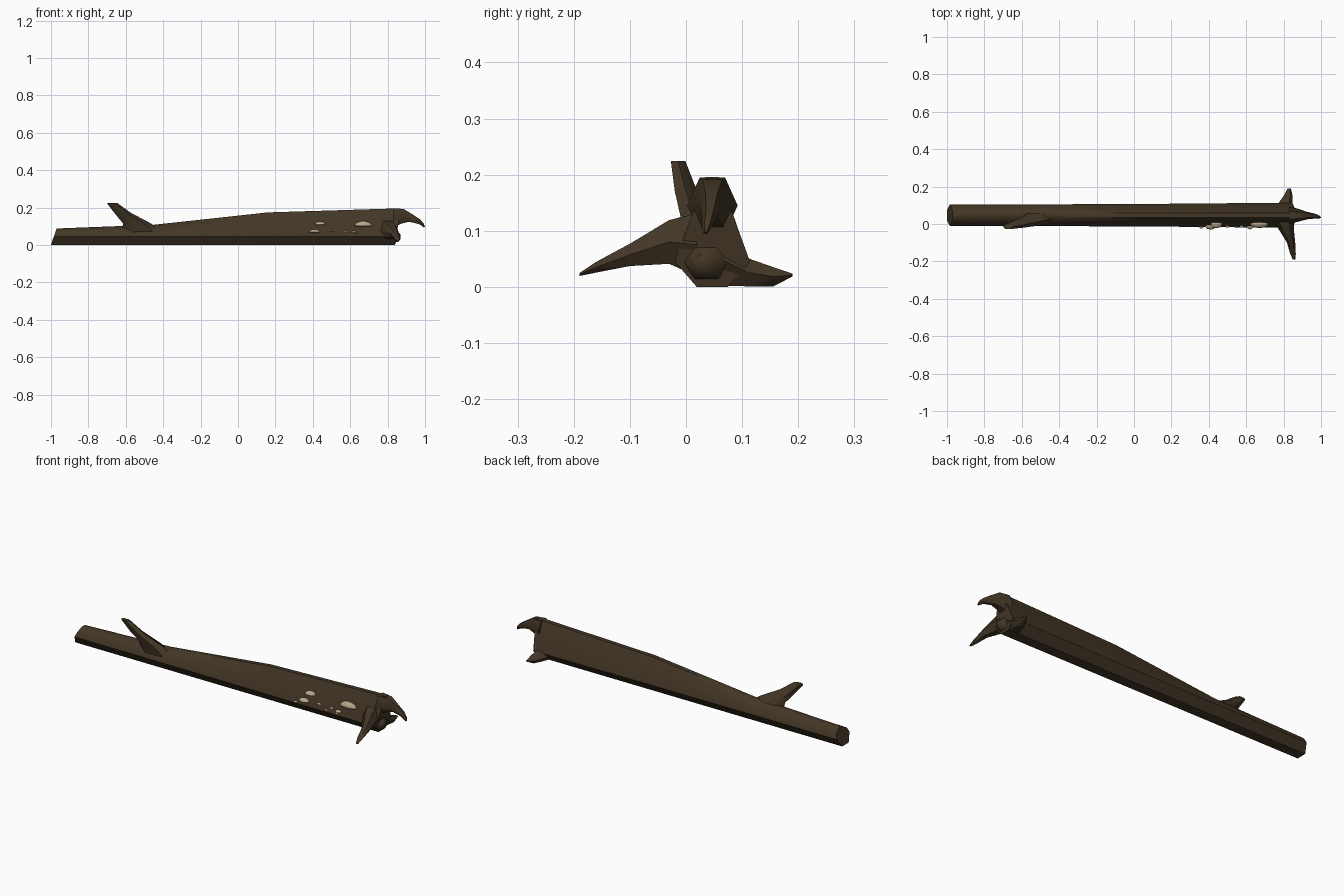
import bpy, bmesh, math
from mathutils import Vector


def material(name, col):
    m = bpy.data.materials.new(name)
    m.diffuse_color = (*col, 1)
    return m


BARK = material("bark", (0.055, 0.037, 0.019))
CAP = material("mushroom_cap", (0.48, 0.37, 0.24))


def finish(name, bm, mat, angle=50):
    bmesh.ops.recalc_face_normals(bm, faces=bm.faces)
    me = bpy.data.meshes.new(name)
    bm.to_mesh(me)
    bm.free()
    ob = bpy.data.objects.new(name, me)
    bpy.context.collection.objects.link(ob)
    me.materials.append(mat)
    bpy.context.view_layer.objects.active = ob
    ob.select_set(True)
    bpy.ops.object.shade_smooth_by_angle(angle=math.radians(angle))
    ob.select_set(False)
    return ob


def loft(name, rings):
    """Skin a list of equal-length point rings and cap both ends."""
    bm = bmesh.new()
    vs = [[bm.verts.new(p) for p in r] for r in rings]
    n = len(vs[0])
    for a, b in zip(vs, vs[1:]):
        for i in range(n):
            j = (i + 1) % n
            bm.faces.new((a[i], a[j], b[j], b[i]))
    bm.faces.new(vs[0])
    bm.faces.new(vs[-1])
    return finish(name, bm, BARK)


def limb(name, stations, n=6):
    """Tapered limb; station = centre, half-axis u, half-axis v."""
    rings = []
    for c, u, v in stations:
        c, u, v = Vector(c), Vector(u), Vector(v)
        rings.append([c + u * math.cos(t) + v * math.sin(t)
                      for t in (2 * math.pi * i / n for i in range(n))])
    return loft(name, rings)


# trunk: flat-bottomed section (y offset, side height) growing to a ridge
def section(x, h, w, side, shoulder_w, shoulder_h, lean=0.0):
    pts = [(-0.028, 0), (0.028, 0), (w, side), (shoulder_w, shoulder_h),
           (0.012, h), (-0.012, h), (-shoulder_w, shoulder_h), (-w, side)]
    return [(x + lean * z / h, 0.047 + y, z) for y, z in pts]


loft("trunk", [
    section(-1.0, 0.088, 0.057, 0.045, 0.045, 0.07, 0.03),
    section(-0.45, 0.108, 0.058, 0.045, 0.046, 0.08),
    section(0.16, 0.174, 0.061, 0.045, 0.042, 0.115),
    section(0.84, 0.196, 0.067, 0.045, 0.038, 0.125, 0.03),
])

# broken branch stub
limb("branch_stub", [
    ((-0.51, 0.035, 0.07), (0.11, 0, 0.0), (0, 0.042, 0)),
    ((-0.54, 0.022, 0.115), (0.075, 0, 0.0), (0, 0.034, 0)),
    ((-0.615, 0.0, 0.17), (0.045, 0, 0.0), (0, 0.023, 0)),
    ((-0.673, -0.014, 0.224), (0.028, 0, 0.0), (0, 0.015, 0)),
])

# roots at the broad end
limb("front_root", [
    ((0.80, 0.02, 0.075), (0.055, 0, 0), (0, 0.0, 0.065)),
    ((0.815, -0.03, 0.08), (0.04, 0, 0), (0, 0.0, 0.045)),
    ((0.84, -0.10, 0.057), (0.022, 0, 0), (0, 0.0, 0.023)),
    ((0.85, -0.16, 0.035), (0.015, 0, 0), (0, 0.0, 0.011)),
    ((0.856, -0.19, 0.022), (0.007, 0, 0), (0, 0.0, 0.003)),
])
limb("back_root", [
    ((0.80, 0.06, 0.05), (0.055, 0, 0), (0, 0, 0.055)),
    ((0.81, 0.11, 0.026), (0.038, 0, 0), (0, 0, 0.029)),
    ((0.825, 0.155, 0.018), (0.022, 0, 0), (0, 0, 0.02)),
    ((0.83, 0.19, 0.021), (0.009, 0, 0), (0, 0, 0.003)),
])
limb("top_root", [
    ((0.83, 0.047, 0.145), (0, 0.045, 0), (0.0, 0, 0.058)),
    ((0.88, 0.047, 0.152), (0, 0.034, 0), (0.01, 0, 0.045)),
    ((0.925, 0.045, 0.143), (0, 0.02, 0), (0.012, 0, 0.022)),
    ((0.968, 0.042, 0.124), (0, 0.013, 0), (0.01, 0, 0.012)),
    ((0.985, 0.038, 0.11), (0, 0.01, 0), (0.01, 0, 0.004)),
    ((0.996, 0.035, 0.096), (0, 0.004, 0), (0.004, 0, 0.002)),
])
limb("lower_root_knob", [
    ((0.82, 0.04, 0.05), (0, 0.055, 0), (0, 0, 0.045)),
    ((0.855, 0.035, 0.042), (0, 0.035, 0), (0, 0, 0.03)),
    ((0.87, 0.03, 0.045), (0, 0.014, 0), (0, 0, 0.014)),
])

# half-dome mushroom caps on the front face: x, y, z, radius
for i, (x, y, z, r) in enumerate([
        (0.67, 0.0, 0.103, 0.05), (0.44, 0.0, 0.11, 0.031),
        (0.41, -0.008, 0.068, 0.031), (0.36, -0.014, 0.051, 0.011),
        (0.50, -0.008, 0.074, 0.012), (0.545, -0.012, 0.056, 0.009),
        (0.575, -0.008, 0.072, 0.012), (0.62, -0.012, 0.066, 0.017),
        (0.61, -0.012, 0.054, 0.008)]):
    bm = bmesh.new()
    bmesh.ops.create_uvsphere(bm, u_segments=10, v_segments=8, radius=1)
    for v in bm.verts:
        k = 0.5 if v.co.z > 0 else 0.12
        v.co = (x + v.co.x * r, y + v.co.y * min(r, 0.022),
                z + v.co.z * r * k)
    finish(f"mushroom_{i + 1}", bm, CAP)
